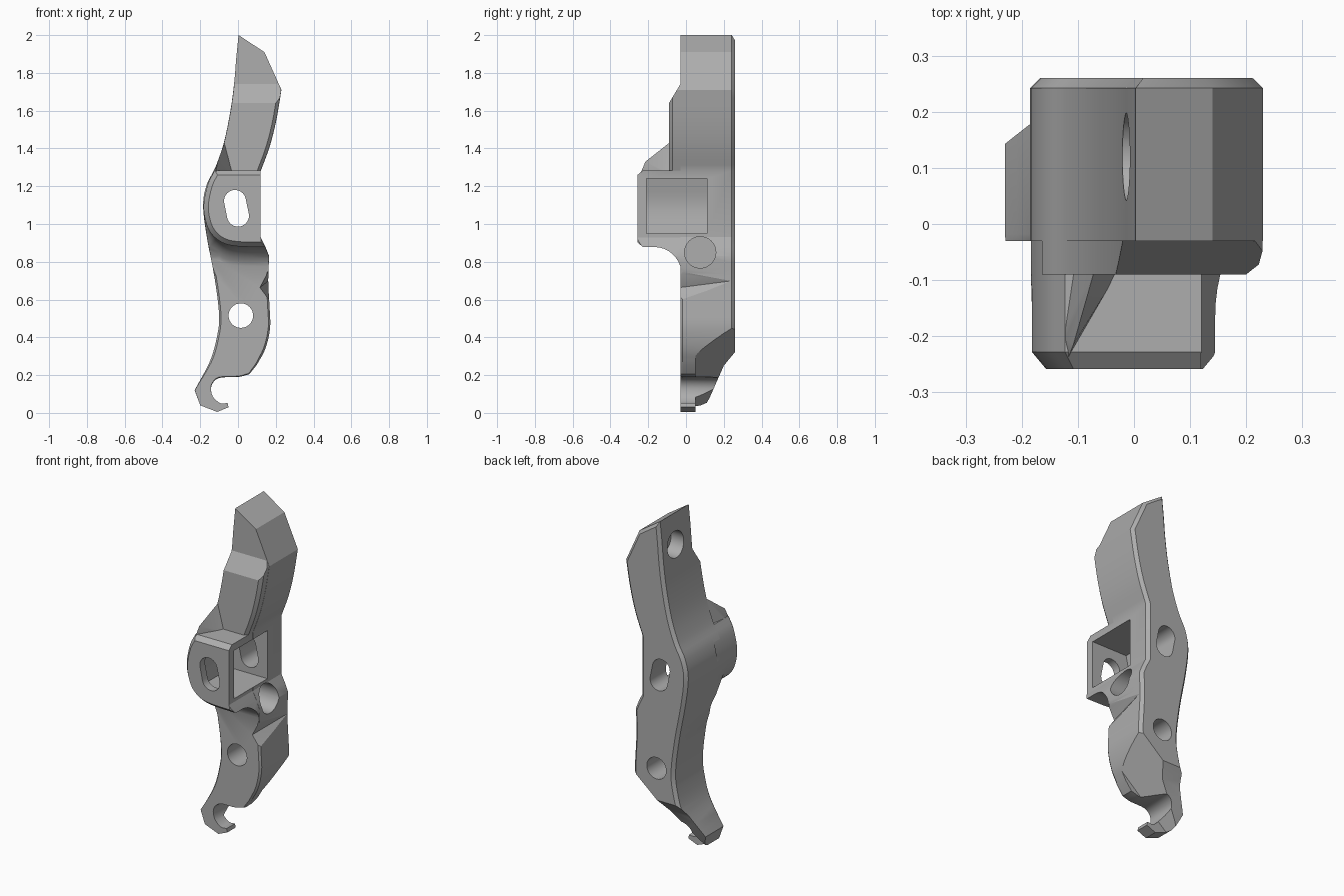
import bpy, bmesh, math
from mathutils import Vector

if "Cube" in bpy.data.objects:
    bpy.data.objects.remove(bpy.data.objects["Cube"])

grey = bpy.data.materials.new("plain grey")
grey.use_nodes = True
colour = (0.42, 0.42, 0.42, 1)
grey.diffuse_color = colour
grey.node_tree.nodes["Principled BSDF"].inputs["Base Color"].default_value = colour


def finish(name, bm):
    bmesh.ops.recalc_face_normals(bm, faces=bm.faces)
    mesh = bpy.data.meshes.new(name)
    bm.to_mesh(mesh)
    bm.free()
    mesh.materials.append(grey)
    ob = bpy.data.objects.new(name, mesh)
    bpy.context.collection.objects.link(ob)
    return ob


def smooth(pts, n=4):
    """Catmull-Rom run through the points."""
    p = [Vector(q) for q in pts]
    p = [2 * p[0] - p[1]] + p + [2 * p[-1] - p[-2]]
    out = []
    for a, b, c, d in zip(p, p[1:], p[2:], p[3:]):
        for i in range(n):
            t = i / n
            out.append((b * 2 + (c - a) * t + (a * 2 - b * 5 + c * 4 - d) * t * t
                        + (b * 3 - a - c * 3 + d) * t ** 3) / 2)
    return out + [p[-2]]


def inset(pts, d):
    """Move an outline inward, fading out towards the thin hook."""
    p = [Vector(q) for q in pts]
    area = sum(a.x * b.y - b.x * a.y for a, b in zip(p, p[1:] + p[:1]))
    s = 1 if area > 0 else -1
    out = []
    for i, q in enumerate(p):
        e, f = (q - p[i - 1]).normalized(), (p[(i + 1) % len(p)] - q).normalized()
        n, m = Vector((-e.y, e.x)), Vector((-f.y, f.x))
        fade = min(1, max(0, (q.y - 0.1) / 0.2))
        out.append(q + (n + m) * s * d * fade / max(0.6, 1 + n.dot(m)))
    return out


def loft(name, levels, axis="y"):
    """Join outlines placed at several heights along an axis."""
    bm = bmesh.new()
    rings = [[bm.verts.new((q[0], h, q[1]) if axis == "y" else (h, q[0], q[1]))
              for q in pts] for h, pts in levels]
    for r, s in zip(rings, rings[1:]):
        for i in range(len(r)):
            bm.faces.new((r[i - 1], r[i], s[i], s[i - 1]))
    bm.faces.new(rings[0])
    bm.faces.new(rings[-1])
    return finish(name, bm)


def prism(name, pts, lo, hi, axis="y"):
    return loft(name, [(lo, pts), (hi, pts)], axis)


def hull(name, pts):
    bm = bmesh.new()
    for q in pts:
        bm.verts.new(q)
    bmesh.ops.convex_hull(bm, input=bm.verts[:])
    bmesh.ops.delete(bm, geom=[v for v in bm.verts if not v.link_faces], context="VERTS")
    return finish(name, bm)


def combine(target, other, op):
    mod = target.modifiers.new("join", "BOOLEAN")
    mod.object, mod.operation, mod.solver = other, op, "EXACT"
    bpy.context.view_layer.objects.active = target
    bpy.ops.object.modifier_apply(modifier=mod.name)
    bpy.data.objects.remove(other)


def capsule(a, b, r, n=16):
    """Round-ended outline from the upper centre a to the lower centre b."""
    turn = math.atan2(a[1] - b[1], a[0] - b[0]) - math.pi / 2 if a != b else 0
    out = []
    for c, start in ((a, 0), (b, math.pi)):
        for i in range(n + (a != b)):
            t = turn + start + math.pi * i / n
            out.append((c[0] + r * math.cos(t), c[1] + r * math.sin(t)))
    return out


# Side silhouette of the curved arm
left = smooth([(.003, 2), (-.01, 1.87), (-.02, 1.75), (-.04, 1.6), (-.075, 1.43), (-.12, 1.3),
               (-.165, 1.21), (-.185, 1.1), (-.165, .93), (-.125, .72), (-.1, .52),
               (-.112, .4), (-.15, .27), (-.23, .12)])
hook = [(-.2, .04), (-.11, .005), (-.05, .03)]
throat = smooth([(-.055, .052), (-.095, .052), (-.135, .09), (-.14, .145),
                 (-.1, .185), (0, .19), (.06, .205)])
belly = smooth([(.1, .255), (.145, .34), (.17, .45), (.167, .56), (.16, .7), (.165, .83)])
upper = smooth([(.12, 1.28), (.168, 1.41), (.203, 1.55), (.23, 1.71)])
outline = left + hook + throat + belly + [(.145, .88), (.12, .93)] + upper + [(.14, 1.91)]
outline = [Vector(q) for q in outline]
inner = inset(outline, .001)

# Main arm, chamfered along the back and the lower front
front = [b if b.y < .75 else a for a, b in zip(outline, inset(outline, .01))]
body = loft("bracket_arm", [(-.03, front), (-.018, outline), (.242, outline),
                            (.26, inset(outline, .018))])

# Thicker upper neck with a sloping shoulder
neck_edge = [q for q in inner if 1.2 < q.y < 1.95]
neck_face = [q - Vector((.018 if q.x > .08 else 0, 0)) for q in neck_edge]
neck = loft("neck", [(-.09, neck_face), (-.072, neck_edge), (.2, neck_edge)])
combine(neck, prism("neck_profile", [(-.2, 1.1), (-.2, 1.457), (-.03, 1.74), (.3, 1.75),
                                     (.3, 1.1)], -.5, .5, "x"), "INTERSECT")
combine(body, neck, "UNION")

# Front block, its lower edge flaring into the arm with a concave fillet
block_edge = smooth([(-.123, 1.284), (-.16, 1.21), (-.182, 1.1), (-.17, 1.01),
                     (-.138, .945), (-.08, .9), (0, .882), (.148, .878)])
block_edge += [Vector((.148, .94)), Vector((.148, 1.284))]


def flare(d):
    out = []
    for x, z in block_edge:
        k = d * min(1, max(0, (1.1 - z) / .2))
        out.append((x + (k if x > .1 else -k if x < -.1 else 0), z - k))
    return out


levels = [(-.258, inset(block_edge, .025)), (-.228, block_edge)]
for step in range(9):
    t = step * math.pi / 18
    levels.append((-.165 + .145 * math.sin(t), flare(.16 * (1 - math.cos(t)))))
levels.append((.15, levels[-1][1]))
block = loft("block", levels)
clip = [q for q in inner if .5 < q.y < 1.5]
combine(block, prism("block_clip", clip, -.3, .1), "INTERSECT")
combine(body, block, "UNION")

# Rib rising from the block to the neck
combine(body, hull("rib", [(-.072, -.088, 1.43), (-.03, -.088, 1.27), (-.118, -.24, 1.27),
                           (-.13, -.2, 1.26), (-.108, -.215, 1.33), (-.1, 0, 1.26),
                           (-.05, 0, 1.42), (-.02, 0, 1.27)]), "UNION")

# Pocket open on one side, its floor following the outer curve
floor = smooth([(-.12, 1.24), (-.145, 1.1), (-.125, .95)])
combine(body, prism("pocket", floor + [(.4, .95), (.4, 1.24)], -.21, .11), "DIFFERENCE")

# Slot and round hole from front to back, blind holes from the sides
combine(body, prism("slot", capsule((-.016, 1.122), (0, 1.044), .058), -.5, .5), "DIFFERENCE")
combine(body, prism("pivot_hole", capsule((.015, .515), (.015, .515), .065), -.5, .5),
        "DIFFERENCE")
combine(body, prism("side_hole", capsule((.075, .85), (.075, .85), .083), -.07, .5, "x"),
        "DIFFERENCE")
combine(body, prism("top_hole", capsule((.12, 1.82), (.12, 1.82), .078), -.5, .07, "x"),
        "DIFFERENCE")

# Notch in the front edge
combine(body, hull("notch", [(.112, -.06, .66), (.2, -.06, .83), (.2, -.06, .54),
                             (.162, .25, .7), (.2, .25, .76), (.2, .25, .64)]), "DIFFERENCE")

# Taper of the back towards the hook
combine(body, prism("back_taper", [(.27, .335), (.2, .25), (.125, .08), (.1, .035), (.06, -.1),
                                   (.5, -.1), (.5, .335)], -.5, .5, "x"), "DIFFERENCE")

# Slanted relief behind the throat
bm = bmesh.new()
bmesh.ops.create_cube(bm, size=1)
for v in bm.verts:
    v.co = Vector((v.co.x, v.co.y * .45 + .275, v.co.z * .8 + .3))
bmesh.ops.bisect_plane(bm, geom=bm.verts[:] + bm.edges[:] + bm.faces[:],
                       plane_co=(0, .06, .2), plane_no=(1.5, 1, -1.76), clear_inner=True)
bmesh.ops.holes_fill(bm, edges=[e for e in bm.edges if e.is_boundary])
combine(body, finish("relief", bm), "DIFFERENCE")

bpy.ops.object.select_all(action="DESELECT")
body.select_set(True)
bpy.context.view_layer.objects.active = body
bpy.ops.object.shade_smooth_by_angle(angle=math.radians(25))
